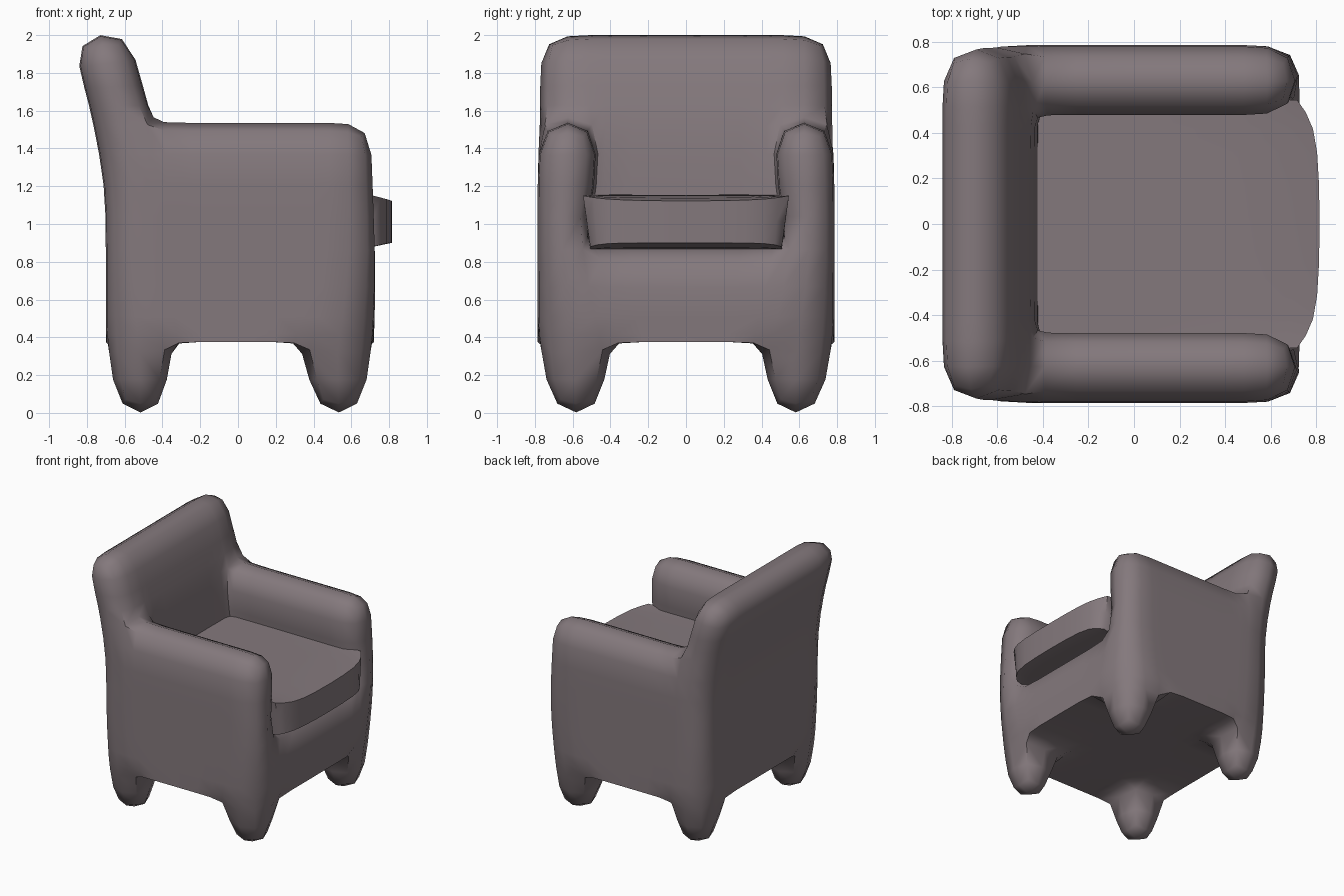
import bpy, bmesh, math
from itertools import product

if "Cube" in bpy.data.objects:
    bpy.data.objects.remove(bpy.data.objects["Cube"])

# one upholstery colour
fabric = bpy.data.materials.new("mauve grey upholstery")
fabric.diffuse_color = (0.23, 0.19, 0.203, 1)
fabric.use_nodes = True
fabric.node_tree.nodes["Principled BSDF"].inputs["Base Color"].default_value = fabric.diffuse_color


def cage(name, cells, point, crease):
    """Skin a set of grid cells, then smooth it once with subdivision."""
    bm = bmesh.new()
    layer = bm.edges.layers.float.new("crease_edge")
    verts = {}
    for c in sorted(cells):
        for axis, side in product(range(3), (0, 1)):
            n = list(c)
            n[axis] += 1 if side else -1
            if tuple(n) in cells:
                continue
            loop = []
            for a, b in ((0, 0), (1, 0), (1, 1), (0, 1)):
                k = list(c)
                k[axis] += side
                k[(axis + 1) % 3] += a
                k[(axis + 2) % 3] += b
                k = tuple(k)
                if k not in verts:
                    verts[k] = bm.verts.new(point(*k))
                loop.append(verts[k])
            bm.faces.new(loop if side else loop[::-1])
    keys = {v: k for k, v in verts.items()}
    for e in bm.edges:
        e[layer] = crease(keys[e.verts[0]], keys[e.verts[1]])
    bmesh.ops.recalc_face_normals(bm, faces=bm.faces[:])
    me = bpy.data.meshes.new(name)
    bm.to_mesh(me)
    bm.free()
    me.materials.append(fabric)
    ob = bpy.data.objects.new(name, me)
    bpy.context.collection.objects.link(ob)
    bpy.ops.object.select_all(action='DESELECT')
    ob.select_set(True)
    bpy.context.view_layer.objects.active = ob
    mod = ob.modifiers.new("smooth", 'SUBSURF')
    mod.levels = mod.render_levels = 1
    bpy.ops.object.modifier_apply(modifier=mod.name)
    bpy.ops.object.shade_smooth_by_angle(angle=math.radians(50))
    return ob


# frame: legs, base, arms and back; per level: z, six x cuts, three y cuts
LEVELS = [
    (-0.03, (-0.66, -0.37, 0, 0, 0.39, 0.68), (0.73, 0.43, 0)),
    (0.375, (-0.70, -0.35, -0.29, 0.27, 0.33, 0.72), (0.785, 0.40, 0.33)),
    (0.45, (-0.70, -0.38, -0.29, 0.27, 0.39, 0.72), (0.785, 0.42, 0.33)),
    (0.88, (-0.70, -0.42, -0.33, 0.36, 0.45, 0.74), (0.785, 0.56, 0.40)),
    (1.20, (-0.70, -0.42, -0.34, 0.36, 0.45, 0.72), (0.785, 0.475, 0.42)),
    (1.55, (-0.77, -0.45, -0.36, 0.36, 0.45, 0.725), (0.785, 0.465, 0.41)),
    (1.70, (-0.805, -0.50, 0, 0, 0, 0), (0.785, 0.465, 0.41)),
    (2.005, (-0.89, -0.575, 0, 0, 0, 0), (0.785, 0.475, 0.41)),
]


def frame_point(i, j, k):
    z, xs, ys = LEVELS[k]
    if k == 7:  # tilted top of the back
        z += -0.03 if i == 0 else 0.045
    return xs[i], (-ys[j] if j < 3 else ys[5 - j]), z


def filled(i, j, k):
    if k == 0:
        return i in (0, 4) and j in (0, 4)      # legs
    if k < 3 or i == 0:
        return True                             # base and back
    return k < 5 and j in (0, 4)                # arms


def frame_crease(a, b):
    # crisp lower rim between the legs
    if a[2] == b[2] == 1:
        for axis in (0, 1):
            o = 1 - axis
            if a[o] == b[o] and a[o] in (0, 5) and 1 <= min(a[axis], b[axis]) <= 3:
                return 1.0
    return 0.0


cells = {c for c in product(range(5), range(5), range(7)) if filled(*c)}
cage("chair_frame", cells, frame_point, frame_crease)


# seat cushion with a bowed, crisp front
def cushion_point(i, j, k):
    end = min(j, 5 - j)
    x = (-0.55, 0.62, (0.715, 0.795, 0.815)[end])[i]
    y = (0.545, 0.44, 0.2)[end] * (-1 if j < 3 else 1)
    z = ((0.84, 1.155), (0.85, 1.155), ((0.88, 0.90, 0.90)[end], (1.15, 1.13, 1.122)[end]))[i][k]
    if k == 0 and end == 0:
        y *= 0.93
    return x, y, z


def cushion_crease(a, b):
    # the outer edges of the block
    shared = [a[n] == b[n] and a[n] in (0, m) for n, m in enumerate((2, 5, 1))]
    return 1.0 if sum(shared) >= 2 else 0.0


cage("seat_cushion", set(product(range(2), range(5), range(1))), cushion_point, cushion_crease)
